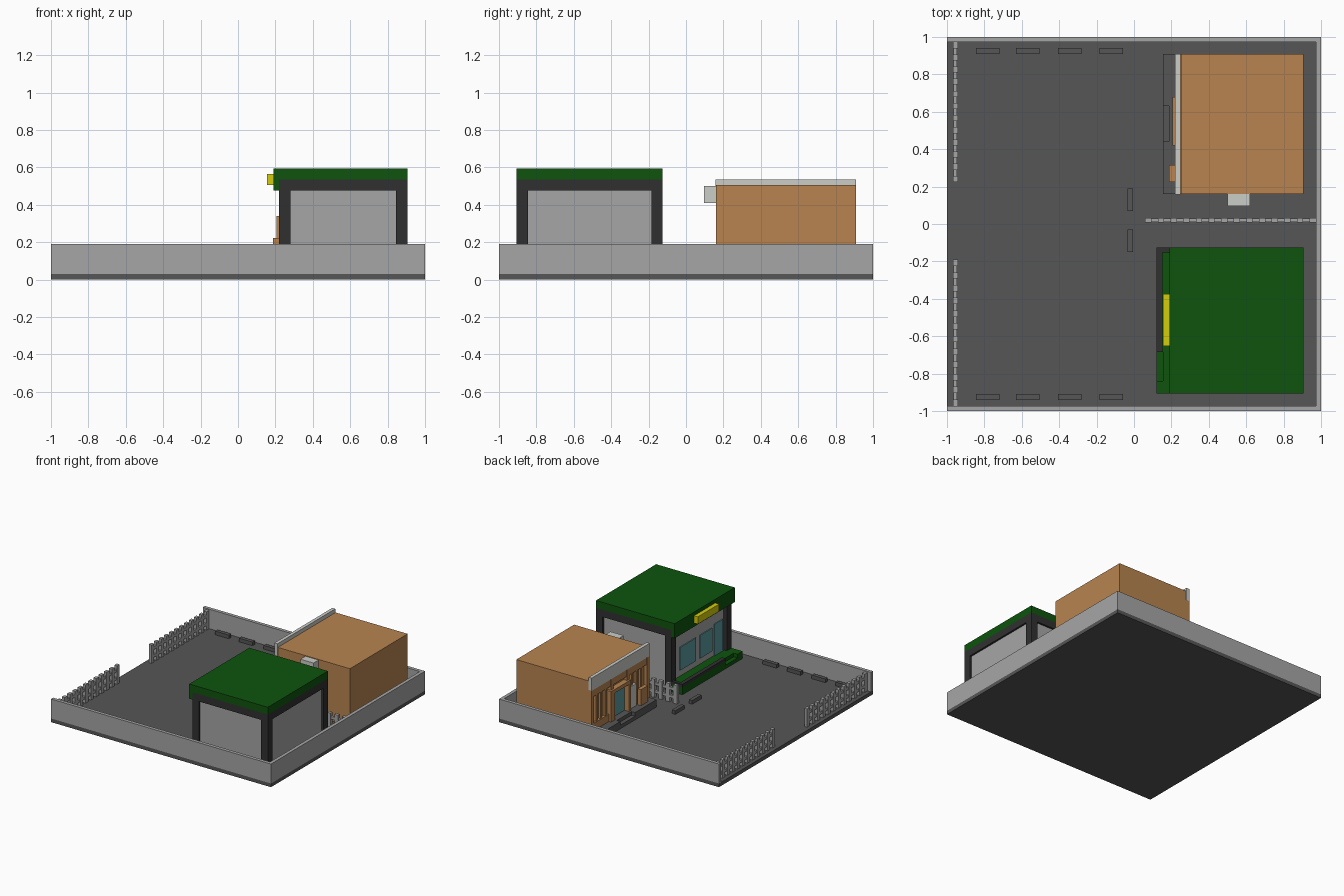
import bpy, bmesh

def lin(c):
    c /= 255
    return c / 12.92 if c <= 0.04045 else ((c + 0.055) / 1.055) ** 2.4

def material(name, r, g, b):
    m = bpy.data.materials.new(name)
    m.diffuse_color = (lin(r), lin(g), lin(b), 1)
    return m

ASPHALT = material("asphalt grey", 86, 86, 86)
DARK = material("charcoal", 48, 48, 48)
GREY = material("concrete grey", 166, 166, 166)
PALE = material("pale grey", 203, 205, 200)
ORANGE = material("terracotta orange", 184, 132, 80)
GREEN = material("dark green", 14, 84, 14)
YELLOW = material("sign yellow", 212, 204, 12)
GLASS = material("teal glass", 90, 152, 156)

def boxes(name, mat, *spans):
    """One object made of boxes, each given as (x0, x1, y0, y1, z0, z1)."""
    bm = bmesh.new()
    for x0, x1, y0, y1, z0, z1 in spans:
        for v in bmesh.ops.create_cube(bm, size=1)["verts"]:
            v.co.x = x1 if v.co.x > 0 else x0
            v.co.y = y1 if v.co.y > 0 else y0
            v.co.z = z1 if v.co.z > 0 else z0
    me = bpy.data.meshes.new(name)
    bm.to_mesh(me)
    bm.free()
    me.materials.append(mat)
    ob = bpy.data.objects.new(name, me)
    bpy.context.collection.objects.link(ob)
    return ob

G = 0.03  # ground level

# Lot and perimeter wall
boxes("ground_slab", ASPHALT, (-1, 1, -1, 1, 0, G))
boxes("perimeter_wall", GREY,
      (-1, 1, -1, -0.972, G, 0.19),
      (-1, 1, 0.972, 1, G, 0.19),
      (0.972, 1, -0.972, 0.972, G, 0.19))

# Picket fences
def fence(name, axis, a, b, c, count):
    pitch = (b - a) / (count - 0.5)
    spans = [(a + i * pitch, a + (i + 0.5) * pitch, c - 0.013, c + 0.013, G, 0.18)
             for i in range(count)]
    spans += [(a, b, c - 0.009, c + 0.009, z, z + 0.022) for z in (0.065, 0.13)]
    if axis == "y":
        spans = [(s[2], s[3], s[0], s[1], s[4], s[5]) for s in spans]
    boxes(name, GREY, *spans)

fence("fence_entrance_back", "y", 0.225, 0.972, -0.955, 12)
fence("fence_entrance_front", "y", -0.972, -0.19, -0.955, 12)
fence("fence_divider", "x", 0.06, 0.972, 0.02, 14)

# Parking blocks
stops = [(x, x + 0.125, y, y + 0.03, G, 0.06)
         for x in (-0.845, -0.63, -0.405, -0.185) for y in (-0.94, 0.91)]
stops += [(-0.035, -0.005, y, y + 0.12, G, 0.06) for y in (-0.15, 0.07)]
boxes("parking_blocks", ASPHALT, *stops)

# Orange shop: body, framed front, parapet
boxes("orange_shop_body", ORANGE, (0.25, 0.905, 0.16, 0.91, G, 0.505))
posts = [(0.22, 0.25, y, y + w, G, 0.43) for y, w in
         ((0.16, 0.03), (0.88, 0.03), (0.42, 0.03), (0.63, 0.03))]
posts += [(0.23, 0.25, y, y + 0.02, 0.09, 0.43) for y in (0.24, 0.3, 0.36, 0.70, 0.76, 0.82)]
posts += [(0.225, 0.25, 0.16, 0.91, 0.37, 0.43), (0.225, 0.25, 0.66, 0.88, 0.09, 0.15)]
boxes("orange_shop_front_frame", ORANGE, *posts)
boxes("orange_shop_door_frame", ORANGE, (0.205, 0.25, 0.63, 0.68, 0.09, 0.34),
      (0.205, 0.25, 0.42, 0.45, 0.09, 0.34), (0.205, 0.25, 0.45, 0.63, 0.31, 0.34))
boxes("orange_shop_door_glass", GLASS, (0.243, 0.25, 0.45, 0.63, 0.09, 0.31))
boxes("orange_shop_parapet", PALE, (0.22, 0.248, 0.157, 0.91, 0.43, 0.535))
boxes("orange_shop_front_panel", PALE, (0.22, 0.25, 0.33, 0.40, 0.09, 0.27))
boxes("orange_shop_bin", ORANGE, (0.188, 0.22, 0.225, 0.315, 0.09, 0.222))
boxes("air_conditioner", PALE, (0.5, 0.62, 0.095, 0.16, 0.41, 0.5))
boxes("orange_shop_porch", ASPHALT, (0.187, 0.25, 0.16, 0.91, G, 0.09),
      (0.155, 0.187, 0.16, 0.44, G, 0.09), (0.155, 0.187, 0.63, 0.91, G, 0.09))
boxes("orange_shop_step", ASPHALT, (0.155, 0.187, 0.44, 0.63, G, 0.06))

# Green shop: walls, dark frame, roof and sign
Y0, Y1 = -0.905, -0.125
boxes("green_shop_walls", GREY, (0.25, 0.89, Y0 + 0.015, Y1 - 0.015, G, 0.5))
frame = [(x, x + 0.06, y, y + 0.06, G, 0.475)
         for x in (0.22, 0.845) for y in (Y0, Y1 - 0.06)]
frame.append((0.22, 0.905, Y0, Y1, 0.475, 0.535))
boxes("green_shop_frame", DARK, *frame)
boxes("green_shop_roof", GREEN, (0.19, 0.905, Y0, Y1, 0.535, 0.595),
      (0.19, 0.22, Y0, Y1, 0.475, 0.535))
boxes("yellow_sign", YELLOW, (0.155, 0.19, -0.652, -0.375, 0.505, 0.565))
boxes("green_shop_windows", GLASS, (0.243, 0.25, -0.48, -0.27, 0.14, 0.33),
      (0.243, 0.25, -0.69, -0.53, 0.14, 0.33))
boxes("green_shop_door", GLASS, (0.243, 0.25, -0.83, -0.72, 0.09, 0.35))

# Green terrace with a step at the door and a dark kerb
boxes("terrace", GREEN, (0.155, 0.25, Y0, Y1, G, 0.09),
      (0.12, 0.155, Y0, -0.84, G, 0.09), (0.12, 0.155, -0.685, Y1, G, 0.09))
boxes("terrace_step", GREEN, (0.12, 0.155, -0.84, -0.685, G, 0.06))
boxes("terrace_kerb", DARK, (0.12, 0.153, -0.685, Y1, 0.09, 0.115),
      (0.153, 0.22, -0.152, Y1, 0.09, 0.115))
